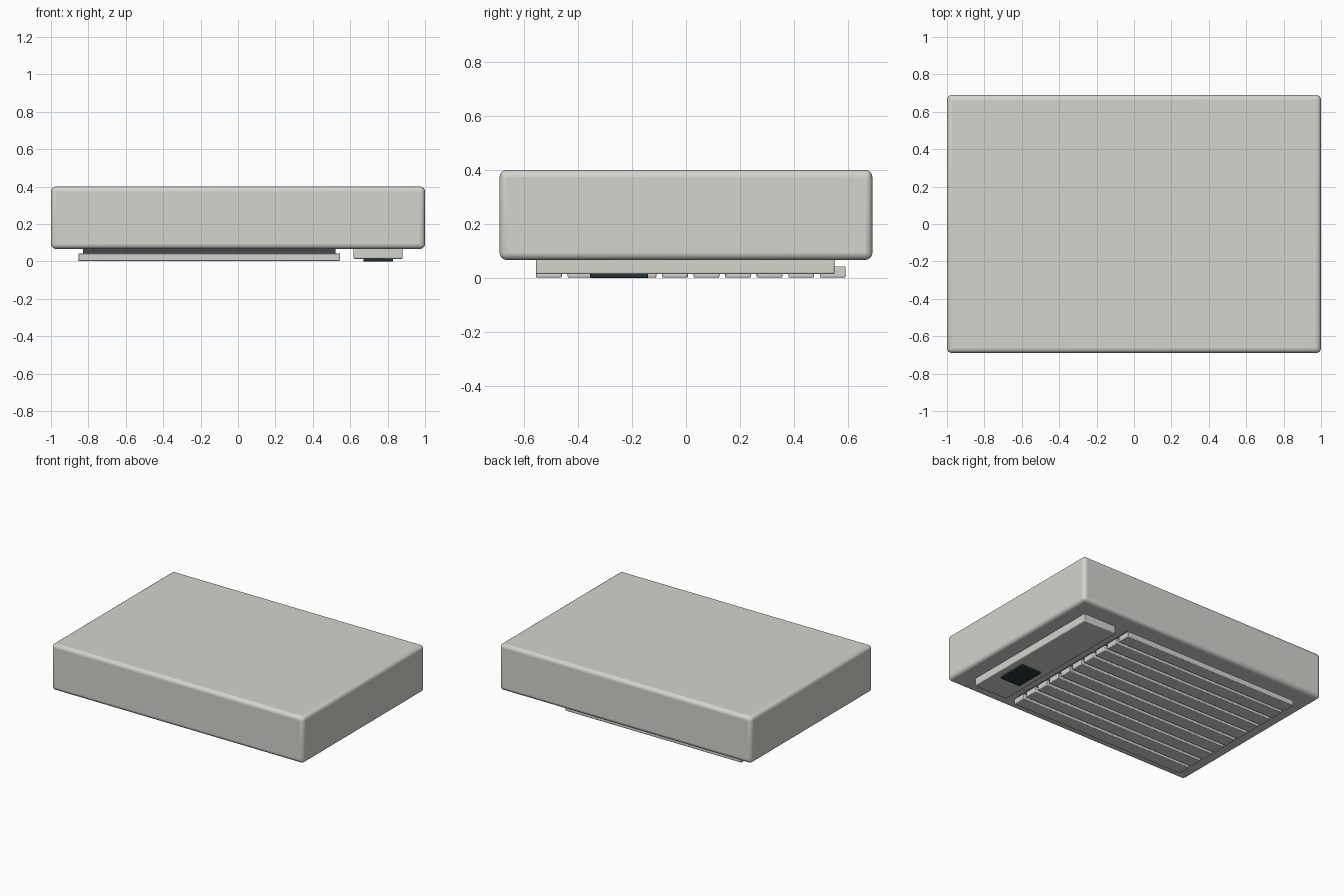
import bpy
from math import radians

if "Cube" in bpy.data.objects:
    bpy.data.objects.remove(bpy.data.objects["Cube"])


def box(name, lo, hi, bevel=0.0, segments=3, material=None):
    """Box between two corners with optional rounded edges."""
    size = [h - l for l, h in zip(lo, hi)]
    centre = [(h + l) / 2 for l, h in zip(lo, hi)]
    bpy.ops.mesh.primitive_cube_add(size=1, location=centre)
    obj = bpy.context.object
    obj.name = name
    obj.scale = size
    bpy.ops.object.transform_apply(location=False, rotation=False, scale=True)
    if bevel:
        mod = obj.modifiers.new("rounded_edges", "BEVEL")
        mod.width = bevel
        mod.segments = segments
        bpy.ops.object.shade_smooth_by_angle(angle=radians(35))
    if material:
        obj.data.materials.append(material)
    return obj


def colour(name, rgb):
    mat = bpy.data.materials.new(name)
    mat.diffuse_color = (*rgb, 1)
    mat.use_nodes = True
    mat.node_tree.nodes["Principled BSDF"].inputs["Base Color"].default_value = mat.diffuse_color
    return mat


shell = colour("warm_grey", (0.66, 0.66, 0.62))
dark = colour("dark_grey", (0.06, 0.065, 0.07))
screen = colour("screen_dark", (0.02, 0.035, 0.04))

# Main housing
box("housing", (-1, -0.69, 0.067), (1, 0.69, 0.40), 0.026, 4, shell)

# Dark recess plate behind the grille
box("grille_backing", (-0.83, -0.55, 0.04), (0.52, 0.55, 0.08), 0, 1, dark)

# Grille slats on the underside
count, pitch, width = 10, 0.1167, 0.095
for i in range(count):
    y = -0.555 + i * pitch
    box(f"grille_slat_{i + 1}", (-0.853, y, 0.002), (0.545, y + width, 0.043),
        0.004, 2, shell)

# Side control panel and its display window
box("control_panel", (0.617, -0.555, 0.014), (0.88, 0.55, 0.08), 0.006, 2, shell)
box("display_window", (0.67, -0.355, 0.0), (0.83, -0.14, 0.02), 0.002, 1, screen)
